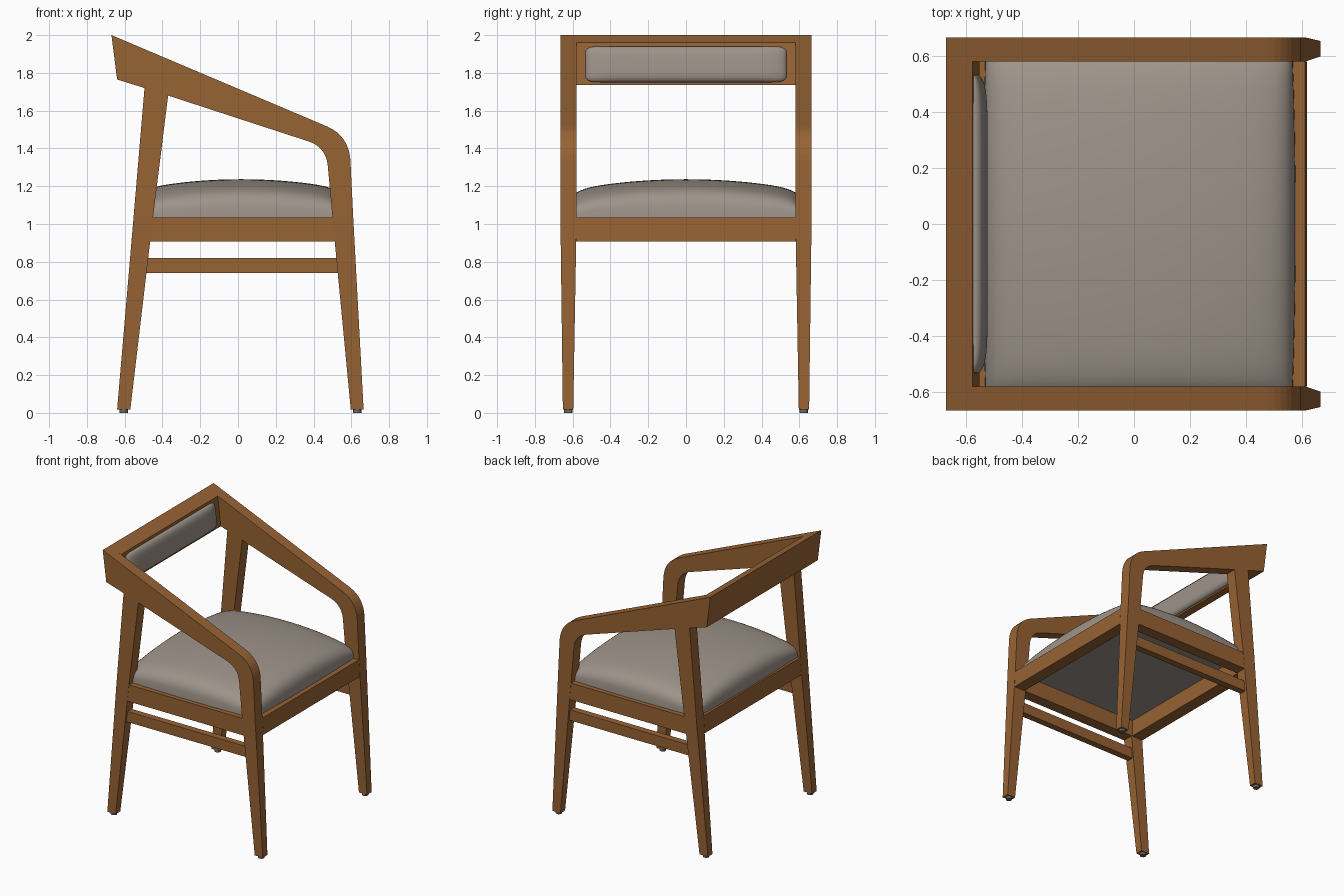
import bpy, bmesh, math

if "Cube" in bpy.data.objects:
    bpy.data.objects.remove(bpy.data.objects["Cube"])


def mat(name, c):
    m = bpy.data.materials.new(name)
    m.diffuse_color = (*c, 1)
    m.use_nodes = True
    m.node_tree.nodes["Principled BSDF"].inputs["Base Color"].default_value = m.diffuse_color
    return m


WOOD = mat("warm wood", (0.31, 0.125, 0.034))
FABRIC = mat("taupe fabric", (0.34, 0.295, 0.255))
METAL = mat("grey glide", (0.15, 0.14, 0.14))

IN, OUT = 0.579, 0.665       # side frame inner and outer y


def finish(name, bm, m):
    bmesh.ops.recalc_face_normals(bm, faces=bm.faces)
    me = bpy.data.meshes.new(name)
    bm.to_mesh(me)
    bm.free()
    me.materials.append(m)
    ob = bpy.data.objects.new(name, me)
    bpy.context.collection.objects.link(ob)
    return ob


def prism(name, pts, y0, y1, m=WOOD, taper=None):
    """Extrude an xz profile from y0 to y1; taper(y, z) may move y."""
    bm = bmesh.new()
    t = taper or (lambda y, z: y)
    a = [bm.verts.new((x, t(y0, z), z)) for x, z in pts]
    b = [bm.verts.new((x, t(y1, z), z)) for x, z in pts]
    bm.faces.new(a)
    bm.faces.new(b)
    n = len(pts)
    for i in range(n):
        j = (i + 1) % n
        bm.faces.new((a[i], a[j], b[j], b[i]))
    return finish(name, bm, m)


def bend(p, c, q, n=8):
    out = []
    for i in range(n + 1):
        t = i / n
        out.append(tuple((1 - t) ** 2 * p[k] + 2 * t * (1 - t) * c[k] + t * t * q[k] for k in (0, 1)))
    return out


def smooth(ob, deg):
    bpy.ops.object.select_all(action='DESELECT')
    ob.select_set(True)
    bpy.context.view_layer.objects.active = ob
    bpy.ops.object.shade_smooth_by_angle(angle=math.radians(deg))


def pillow(name, hx, hy, plan, height, N=40):
    """Domed cushion on a flat base; plan(u, v) scales x, height(u, v) gives z."""
    bm = bmesh.new()
    par = [math.sin(math.pi / 2 * (2 * i / N - 1)) for i in range(N + 1)]
    g = [[bm.verts.new((hx * u * plan(v), hy * v * plan(u) if hx > 0.2 else hy * v, height(u, v)))
          for v in par] for u in par]
    for i in range(N):
        for j in range(N):
            bm.faces.new((g[i][j], g[i + 1][j], g[i + 1][j + 1], g[i][j + 1]))
    rim = [g[i][0] for i in range(N)] + [g[N][j] for j in range(N)] \
        + [g[i][N] for i in range(N, 0, -1)] + [g[0][j] for j in range(N, 0, -1)]
    bm.faces.new(rim)
    ob = finish(name, bm, FABRIC)
    smooth(ob, 50)
    return ob


# arm bending down into the front leg, above the seat rail
arm = [(-0.67, 2.0)] + bend((0.475, 1.515), (0.585, 1.465), (0.595, 1.34)) \
    + [(0.61, 1.035), (0.50, 1.035)] + bend((0.475, 1.31), (0.465, 1.41), (0.365, 1.44)) \
    + [(-0.37, 1.68), (-0.495, 1.72), (-0.64, 1.765)]
post = [(-0.495, 1.72), (-0.37, 1.68), (-0.45, 1.035), (-0.553, 1.035)]
front_leg = [(0.50, 1.035), (0.61, 1.035), (0.665, 0.018), (0.597, 0.018)]
back_leg = [(-0.553, 1.035), (-0.45, 1.035), (-0.57, 0.018), (-0.64, 0.018)]
side_rail = [(-0.45, 1.035), (0.50, 1.035), (0.512, 0.908), (-0.465, 0.908)]
stretcher = [(-0.475, 0.82), (0.52, 0.82), (0.53, 0.74), (-0.485, 0.74)]

for s, side in ((-1, "right"), (1, "left")):
    def taper(y, z, s=s):
        k = max(0, (1.035 - z) / 1.015)
        return y + s * k * (0.018 if abs(y) < 0.62 else -0.013)
    for nm, pts in (("arm", arm), ("back_post", post), ("front_leg", front_leg), ("back_leg", back_leg)):
        prism(f"{side}_{nm}", pts, s * IN, s * OUT, WOOD, taper)
    prism(f"{side}_seat_rail", side_rail, s * IN, s * (OUT - 0.002))
    prism(f"{side}_stretcher", stretcher, s * 0.595, s * 0.645)
    # foot glides
    for x in (-0.605, 0.631):
        bm = bmesh.new()
        bmesh.ops.create_cone(bm, cap_ends=True, segments=20, radius1=0.022, radius2=0.022, depth=0.022)
        bmesh.ops.translate(bm, verts=bm.verts, vec=(x, s * 0.623, 0.011))
        smooth(finish(f"{side}_foot_glide", bm, METAL), 40)

# cross rails
prism("front_seat_rail", [(0.61, 1.035), (0.616, 0.908), (0.525, 0.908), (0.525, 1.035)], -IN, IN)
prism("back_seat_rail", [(-0.553, 1.035), (-0.564, 0.908), (-0.47, 0.908), (-0.47, 1.035)], -IN, IN)
prism("top_back_rail", [(-0.67, 2.0), (-0.575, 1.96), (-0.55, 1.737), (-0.64, 1.765)], -IN, IN)


# domed seat cushion, its flat base seen from below inside the rails
def edge(u, n, p):
    return max(0, 1 - abs(u) ** n) ** p


seat = pillow("seat_cushion", 0.558, 0.63, lambda w: 1 - 0.02 * w * w,
              lambda u, v: (0.205 - 0.055 * u * u - 0.06 * v * v) * edge(u, 12, 0.3) * edge(v, 12, 0.3))
seat.location = (0.018, 0, 1.032)

# back cushion, leaning with the top rail
back = pillow("back_cushion", 0.096, 0.533, lambda w: 1 - 0.25 * abs(w) ** 30,
              lambda u, v: 0.04 * edge(u, 4, 0.4) * edge(v, 10, 0.5))
back.location = (-0.566, 0, 1.845)
back.rotation_euler = (0, math.pi / 2 - 0.116, 0)
